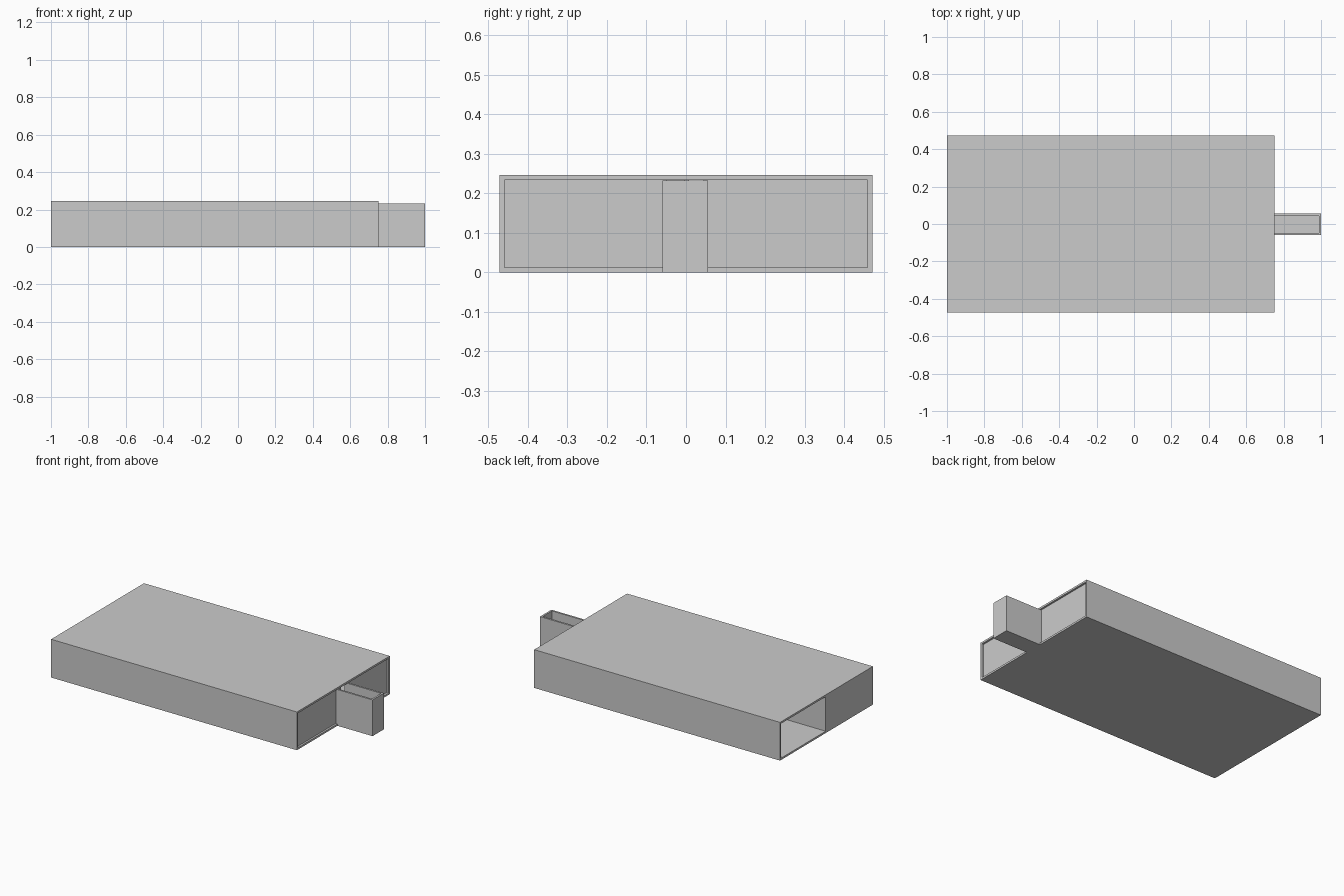
import bpy, bmesh

if "Cube" in bpy.data.objects:
    bpy.data.objects.remove(bpy.data.objects["Cube"])

T = 0.012            # sheet thickness
X0, X1 = -1.0, 0.75  # main casing length
W, H = 0.472, 0.246  # half width, height


def box(name, x, y, z):
    """Axis-aligned box from (min, max) ranges."""
    bm = bmesh.new()
    bmesh.ops.create_cube(bm, size=1)
    for v in bm.verts:
        for i, (lo, hi) in enumerate((x, y, z)):
            v.co[i] = lo if v.co[i] < 0 else hi
    mesh = bpy.data.meshes.new(name)
    bm.to_mesh(mesh)
    bm.free()
    obj = bpy.data.objects.new(name, mesh)
    bpy.context.collection.objects.link(obj)
    return obj


# Casing: floor, roof and two long walls
box("floor", (X0, X1), (-W, W), (0, T))
box("roof", (X0, X1), (-W, W), (H - T, H))
box("front_wall", (X0, X1), (-W, -W + T), (T, H - T))
box("back_wall", (X0, X1), (W - T, W), (T, H - T))

# Slightly recessed panels either side of the projecting channel
TY0, TY1, TH = -0.06, 0.056, 0.233
box("end_panel_front", (X1 - 2 * T, X1 - T), (-W + T, TY0 + T), (T, H - T))
box("end_panel_back", (X1 - 2 * T, X1 - T), (TY1 - T, W - T), (T, H - T))

# Left end: one half closed, the other open onto a lengthwise partition
box("left_end_panel", (X0, X0 + T), (-W + T, 0.008), (T, H - T))
box("partition", (X0 + T, X1 - 2 * T), (0.008 - T, 0.008), (T, H - T))

# Open-topped channel projecting from the right end
XS = X1 - 2 * T
box("channel_floor", (X1, 1.0), (TY0, TY1), (0, T))
box("channel_front_wall", (XS, 1.0), (TY0, TY0 + T), (T, TH))
box("channel_back_wall", (XS, 1.0), (TY1 - T, TY1), (T, TH))
box("channel_end", (1.0 - T, 1.0), (TY0 + T, TY1 - T), (T, TH))
